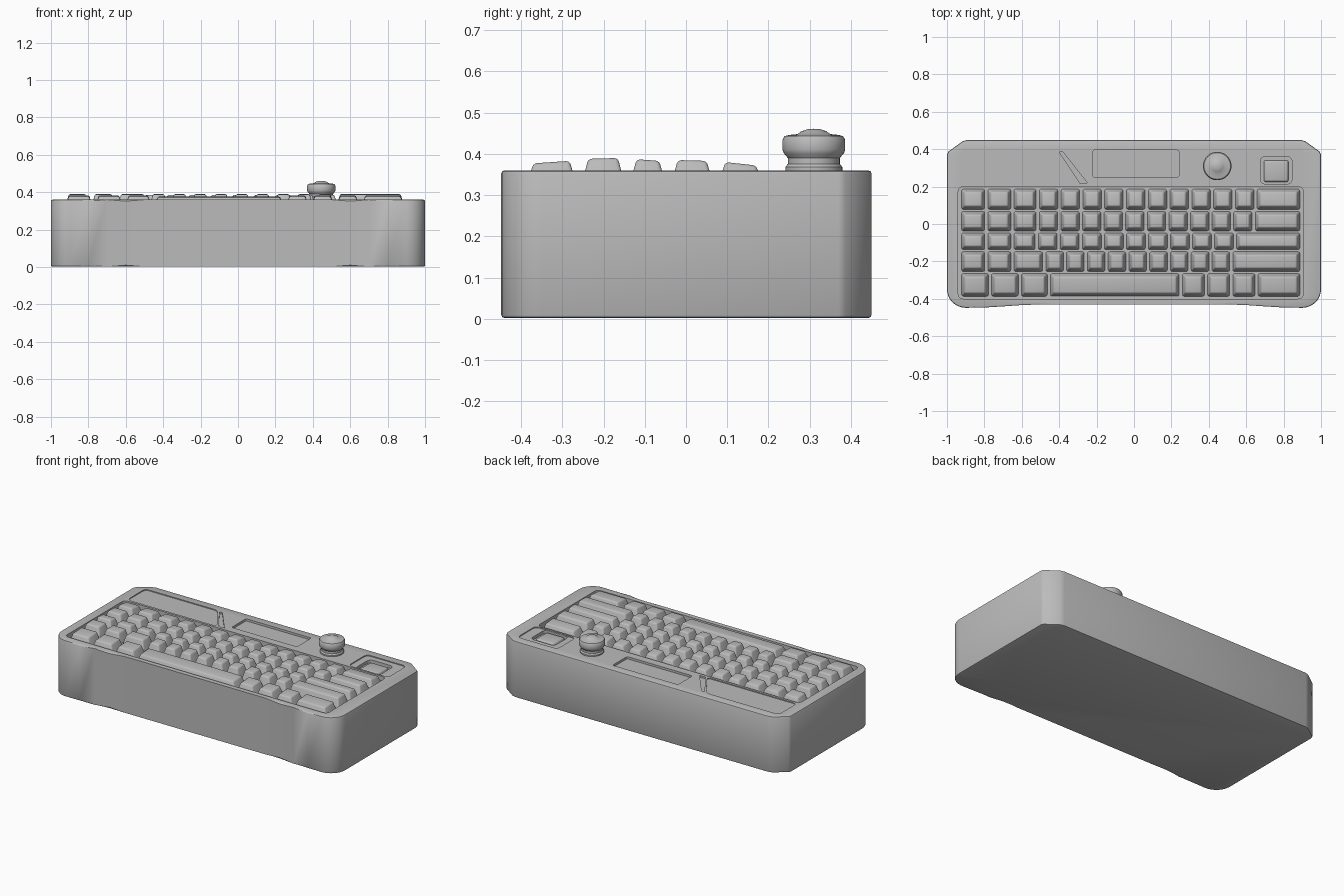
import bpy, bmesh, math
from mathutils import Vector

cube = bpy.data.objects.get("Cube")
if cube:
    bpy.data.objects.remove(cube, do_unlink=True)

grey = bpy.data.materials.new("plain_grey")
grey.use_nodes = True
COLOUR = (0.5, 0.5, 0.5, 1)
grey.diffuse_color = COLOUR
grey.node_tree.nodes["Principled BSDF"].inputs["Base Color"].default_value = COLOUR
TOP = 0.36


def finish(name, bm, angle=35):
    bmesh.ops.recalc_face_normals(bm, faces=bm.faces)
    mesh = bpy.data.meshes.new(name)
    bm.to_mesh(mesh)
    bm.free()
    mesh.materials.append(grey)
    obj = bpy.data.objects.new(name, mesh)
    bpy.context.collection.objects.link(obj)
    smooth(obj, angle)
    return obj


def smooth(obj, angle=35):
    bpy.ops.object.select_all(action='DESELECT')
    obj.select_set(True)
    bpy.context.view_layer.objects.active = obj
    bpy.ops.object.shade_smooth_by_angle(angle=math.radians(angle))


def rounded(points, radius, steps=5):
    """Round every corner of an outline with a small curve."""
    out = []
    pts = [Vector(p) for p in points]
    for i, p in enumerate(pts):
        a = p + (pts[i - 1] - p).normalized() * radius
        b = p + (pts[(i + 1) % len(pts)] - p).normalized() * radius
        for s in range(steps + 1):
            t = s / steps
            out.append(a * (1 - t) ** 2 + p * 2 * t * (1 - t) + b * t * t)
    return out


def rect(x0, x1, y0, y1):
    return [(x0, y0), (x1, y0), (x1, y1), (x0, y1)]


def prism(name, outline, z0, z1, bevel=0.0):
    bm = bmesh.new()
    face = bm.faces.new([bm.verts.new((p[0], p[1], z0)) for p in outline])
    new = bmesh.ops.extrude_face_region(bm, geom=[face])["geom"]
    for v in new:
        if isinstance(v, bmesh.types.BMVert):
            v.co.z = z1
    if bevel:
        rims = [e for e in bm.edges if abs(e.verts[0].co.z - e.verts[1].co.z) < 1e-5]
        bmesh.ops.bevel(bm, geom=rims, offset=bevel, segments=2, affect='EDGES', profile=0.5)
    return finish(name, bm)


# Case: chamfered back corners, round front corners, gently waved front edge
def front_y(x):
    t = min(max((abs(x) - 0.5) / 0.36, 0), 1)
    return -0.43 - 0.018 * t * t * (3 - 2 * t)


outline = [Vector((-0.9 + 0.1 * i, front_y(-0.9 + 0.1 * i))) for i in range(19)]
corner = [Vector((1 - 0.1 * (1 - math.sin(a)), -0.348 - 0.1 * math.cos(a)))
          for a in (math.pi / 2 * i / 8 for i in range(1, 9))]
back = rounded([(0.998, 0.38), (0.9, 0.45)], 0.02, 3)
right_back = [Vector(p) for p in ((1, 0.37), (0.993, 0.387), (0.915, 0.443), (0.89, 0.45))]
right_half = corner + right_back
outline += right_half + [Vector((-p.x, p.y)) for p in reversed(right_half)]
case = prism("case", outline, 0.002, TOP, 0.008)

# Sunken areas in the top of the case
cutters = [
    prism("key_well_cut", rounded(rect(-0.94, 0.905, -0.4, 0.2), 0.03), 0.325, 0.5),
    prism("left_panel_cut", rounded([(-0.93, 0.215), (-0.3, 0.215), (-0.42, 0.395),
                                     (-0.93, 0.395)], 0.03), 0.354, 0.5),
    prism("groove_cut", [(-0.4, 0.385), (-0.29, 0.22), (-0.25, 0.22), (-0.38, 0.385)],
          0.348, 0.5),
    prism("screen_cut", rounded(rect(-0.22, 0.24, 0.25, 0.395), 0.012), 0.346, 0.5),
    prism("right_panel_cut", rounded(rect(0.63, 0.91, 0.212, 0.395), 0.03), 0.354, 0.5),
    prism("square_well_cut", rounded(rect(0.675, 0.845, 0.214, 0.36), 0.03), 0.335, 0.5),
]
for cutter in cutters:
    cutter.hide_render = True
    mod = case.modifiers.new("cut", 'BOOLEAN')
    mod.operation = 'DIFFERENCE'
    mod.solver = 'EXACT'
    mod.object = cutter
    bpy.context.view_layer.objects.active = case
    bpy.ops.object.modifier_apply(modifier=mod.name)
    bpy.data.objects.remove(cutter, do_unlink=True)
smooth(case)


# Keycaps: tapered blocks with rounded edges
def keycap(name, x0, x1, y0, y1, top, tilt=0.0, taper=0.02):
    bm = bmesh.new()
    bmesh.ops.create_cube(bm, size=1)
    for v in bm.verts:
        upper = v.co.z > 0
        inset = taper if upper else 0.002
        left, front = v.co.x < 0, v.co.y < 0
        v.co.x = x0 + inset if left else x1 - inset
        v.co.y = y0 + inset if front else y1 - inset
        v.co.z = (top + (-tilt if front else tilt)) if upper else 0.32
    edges = [e for e in bm.edges if max(v.co.z for v in e.verts) > 0.33]
    bmesh.ops.bevel(bm, geom=edges, offset=0.009, segments=3, affect='EDGES', profile=0.5)
    return finish(name, bm, 50)


def spread(a, b, n):
    return [a + (b - a) * i / n for i in range(n + 1)]


lead = [-0.93, -0.79, -0.65]
rows = [
    ("number", 0.075, 0.19, 0.376, -0.004, lead + spread(-0.515, 0.65, 10) + [0.895]),
    ("upper", -0.04, 0.07, 0.384, -0.001, lead + spread(-0.515, 0.64, 10) + [0.895]),
    ("home", -0.14, -0.045, 0.385, -0.002, lead + spread(-0.52, 0.54, 9) + [0.895]),
    ("lower", -0.257, -0.145, 0.389, 0.001, lead + spread(-0.48, 0.52, 9) + [0.895]),
    ("bottom", -0.39, -0.262, 0.38, 0.003,
     [-0.93, -0.77, -0.61, -0.455, 0.25, 0.385, 0.52, 0.655, 0.895]),
]
for label, y0, y1, top, tilt, stops in rows:
    for i, (a, b) in enumerate(zip(stops, stops[1:])):
        space = b - a > 0.5
        keycap("space_bar" if space else f"{label}_row_key_{i + 1}",
               a + 0.005, b - 0.005, y0, y1, 0.374 if space else top, tilt)

# Small square button in its own well
keycap("square_button", 0.69, 0.83, 0.22, 0.345, 0.352, 0, 0.008)

# Turning knob: lathed profile with waist, wide rim and domed cap
profile = [(0, 0.35), (0.069, 0.35), (0.069, 0.368), (0.063, 0.376), (0.063, 0.39),
           (0.073, 0.402), (0.076, 0.41), (0.076, 0.434), (0.071, 0.443), (0.06, 0.446),
           (0.04, 0.448), (0.03, 0.455), (0.015, 0.46), (0, 0.461)]
bm = bmesh.new()
verts = [bm.verts.new((r, 0, z)) for r, z in profile]
edges = [bm.edges.new(pair) for pair in zip(verts, verts[1:])]
bmesh.ops.spin(bm, geom=verts + edges, cent=(0, 0, 0), axis=(0, 0, 1),
               angle=math.tau, steps=40)
bmesh.ops.remove_doubles(bm, verts=bm.verts, dist=0.0005)
knob = finish("knob", bm)
knob.location = (0.445, 0.31, 0)
